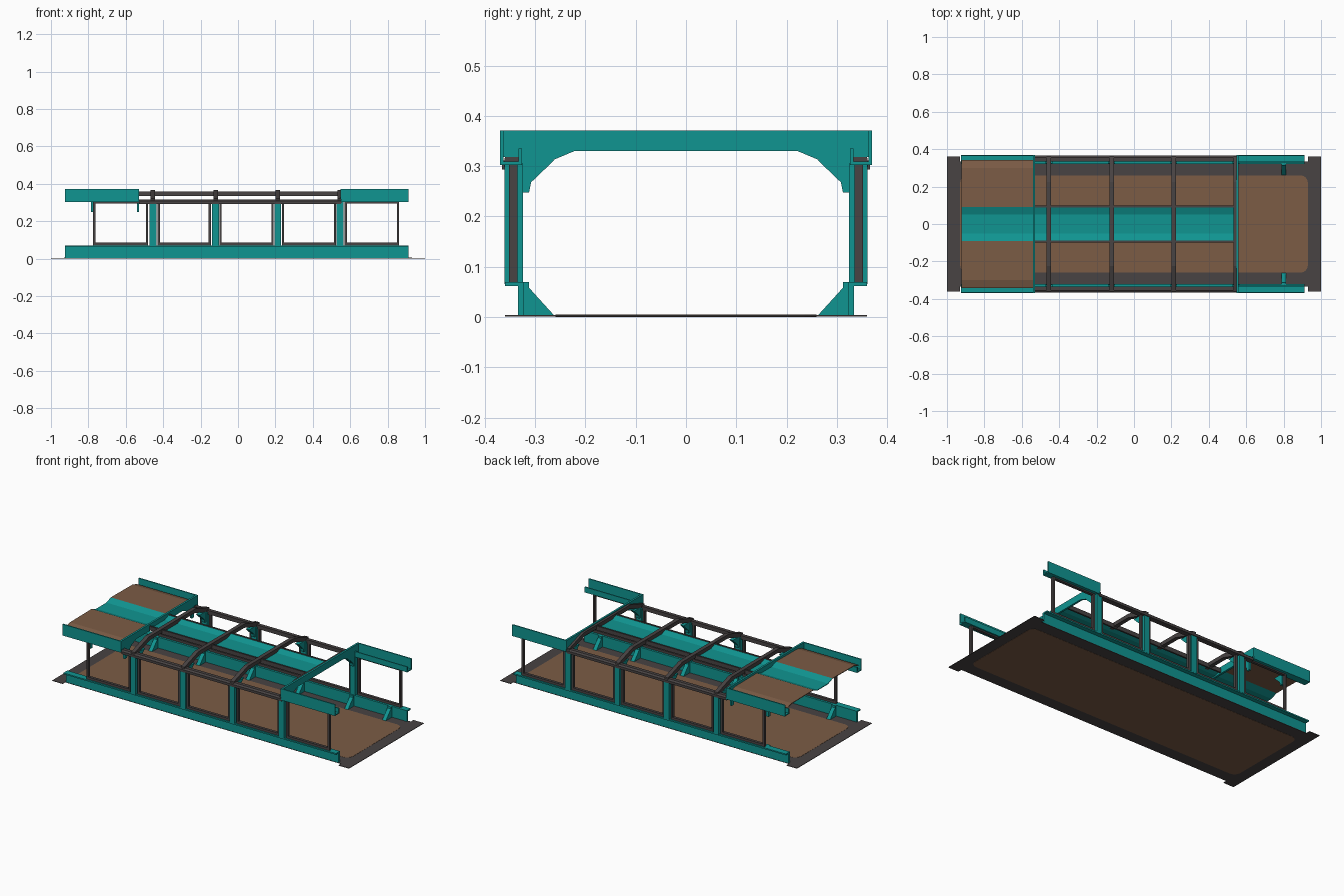
import bpy, bmesh, math

if "Cube" in bpy.data.objects:
    bpy.data.objects.remove(bpy.data.objects["Cube"])


def mat(name, rgb):
    m = bpy.data.materials.new(name)
    m.diffuse_color = (*rgb, 1)
    m.use_nodes = True
    m.node_tree.nodes["Principled BSDF"].inputs["Base Color"].default_value = m.diffuse_color
    return m


TEAL = mat("teal paint", (0.005, 0.30, 0.285))
DARK = mat("dark metal", (0.065, 0.056, 0.056))
BROWN = mat("brown panel", (0.20, 0.107, 0.06))


def finish(name, bm, material):
    bmesh.ops.recalc_face_normals(bm, faces=bm.faces)
    me = bpy.data.meshes.new(name)
    bm.to_mesh(me)
    bm.free()
    me.materials.append(material)
    ob = bpy.data.objects.new(name, me)
    bpy.context.collection.objects.link(ob)
    return ob


def extrude_x(name, pts, x0, x1, material):
    """Closed (y, z) profile extruded along x."""
    bm = bmesh.new()
    f = bm.faces.new([bm.verts.new((x0, y, z)) for y, z in pts])
    r = bmesh.ops.extrude_face_region(bm, geom=[f])
    for v in r["geom"]:
        if isinstance(v, bmesh.types.BMVert):
            v.co.x = x1
    return finish(name, bm, material)


def box(name, x0, x1, y0, y1, z0, z1, material):
    return extrude_x(name, [(y0, z0), (y1, z0), (y1, z1), (y0, z1)], x0, x1, material)


def plate(name, pts, z0, z1, material):
    """Closed (x, y) outline extruded upward."""
    bm = bmesh.new()
    f = bm.faces.new([bm.verts.new((x, y, z0)) for x, y in pts])
    r = bmesh.ops.extrude_face_region(bm, geom=[f])
    for v in r["geom"]:
        if isinstance(v, bmesh.types.BMVert):
            v.co.z = z1
    return finish(name, bm, material)


def both(pts):
    """Mirror a half profile across y = 0 into a closed outline."""
    return pts + [(-y, z) for y, z in reversed(pts)]


# floor: dark border plate with a rounded brown panel on both faces
plate("floor_border", [(-1, -.36), (-.93, -.36), (-.93, -.335), (.93, -.335), (.93, -.36), (1, -.36),
                       (1, .36), (.93, .36), (.93, .335), (-.93, .335), (-.93, .36), (-1, .36)],
      0.001, 0.004, DARK)
rounded = []
R = 0.04
for cx, cy, a0 in ((.89, .22, 0), (-.89, .22, 90), (-.89, -.22, 180), (.89, -.22, 270)):
    for i in range(5):
        a = math.radians(a0 + i * 22.5)
        rounded.append((cx + R * math.cos(a), cy + R * math.sin(a)))
plate("floor_panel", rounded, 0.0, 0.005, BROWN)

POSTS = (-.455, -.12, .212, .545)
BAYS = ((-.775, -.48), (-.43, -.145), (-.10, .19), (.235, .525), (.57, .862))

for s, side in ((1, "back"), (-1, "front")):
    def prof(pts):
        return [(s * y, z) for y, z in pts]

    # lower beam: wall with an outward shelf
    extrude_x(f"{side}_lower_beam", prof([(.322, .004), (.334, .004), (.334, .062), (.360, .062),
                                          (.360, .070), (.322, .070)]), -.925, .912, TEAL)
    # upper channel beams at both ends
    for x0, x1, end in ((-.925, -.53), (.55, .912)) and ((-.925, -.53, "left"), (.55, .912, "right")):
        extrude_x(f"{side}_{end}_upper_beam",
                  prof([(.326, .302), (.370, .302), (.370, .371), (.363, .371), (.363, .309),
                        (.333, .309), (.333, .335), (.326, .335)]), x0, x1, TEAL)
    # dark side rail
    extrude_x(f"{side}_rail", prof([(.334, .293), (.366, .293), (.366, .308), (.356, .316),
                                    (.334, .316)]), -.53, .55, DARK)
    # posts with dark edge strips
    for i, x in enumerate(POSTS):
        box(f"{side}_post_{i}", x - .018, x + .018, *sorted((s * .324, s * .361)), .066, .305, TEAL)
    # open window frames
    ya, yb = sorted((s * .335, s * .352))
    for i, (x0, x1) in enumerate(BAYS):
        box(f"{side}_window_{i}_bottom", x0, x1, ya, yb, .070, .085, DARK)
        box(f"{side}_window_{i}_top", x0, x1, ya, yb, .294, .306, DARK)
        box(f"{side}_window_{i}_left", x0, x0 + .012, ya, yb, .07, .305, DARK)
        box(f"{side}_window_{i}_right", x1 - .012, x1, ya, yb, .07, .305, DARK)
    # lower gussets and upper brackets
    for i, x in enumerate((-.775,) + POSTS + (.80,)):
        extrude_x(f"{side}_gusset_{i}", prof([(.263, .004), (.325, .004), (.325, .070), (.312, .070),
                                              (.312, .058)]), x - .012, x + .012, TEAL)
    for i, x in enumerate((-.775,) + POSTS):
        extrude_x(f"{side}_bracket_{i}", prof([(.33, .248), (.312, .248), (.308, .268), (.262, .312),
                                               (.33, .312)]), x - .012, x + .012, TEAL)

# arched dark ribs across the roof
RIB = both([(.362, .300), (.358, .322), (.225, .365)]) [:3]
rib_outline = [(.362, .298), (.360, .322), (.225, .366), (-.225, .366), (-.360, .322), (-.362, .298),
               (-.335, .298), (-.325, .308), (-.215, .343), (.215, .343), (.325, .308), (.335, .298)]
for i, x in enumerate(POSTS):
    extrude_x(f"roof_rib_{i}", rib_outline, x - .012, x + .012, DARK)

# teal cross frames where the end beams begin
frame = both([(.370, .371), (.370, .318), (.333, .318), (.333, .25), (.312, .25), (.308, .27),
              (.265, .312), (.222, .330)])
for x, end in ((-.535, "left"), (.553, "right")):
    extrude_x(f"{end}_cross_frame", frame, x - .006, x + .006, TEAL)

# roof: sunken teal spine with dark edge rails, brown panels at the left end
extrude_x("roof_spine", both([(.092, .354), (.050, .338)]) + [(-.092, .358), (-.050, .342), (.050, .342),
                                                             (.092, .358)], -.922, .55, TEAL)
for s, side in ((1, "back"), (-1, "front")):
    ya, yb = sorted((s * .088, s * .098))
    box(f"{side}_spine_rail", -.53, .55, ya, yb, .335, .360, DARK)
    extrude_x(f"{side}_roof_panel", [(s * .092, .354), (s * .30, .352), (s * .342, .340), (s * .342, .344),
                                     (s * .30, .356), (s * .092, .358)], -.922, -.535, BROWN)
